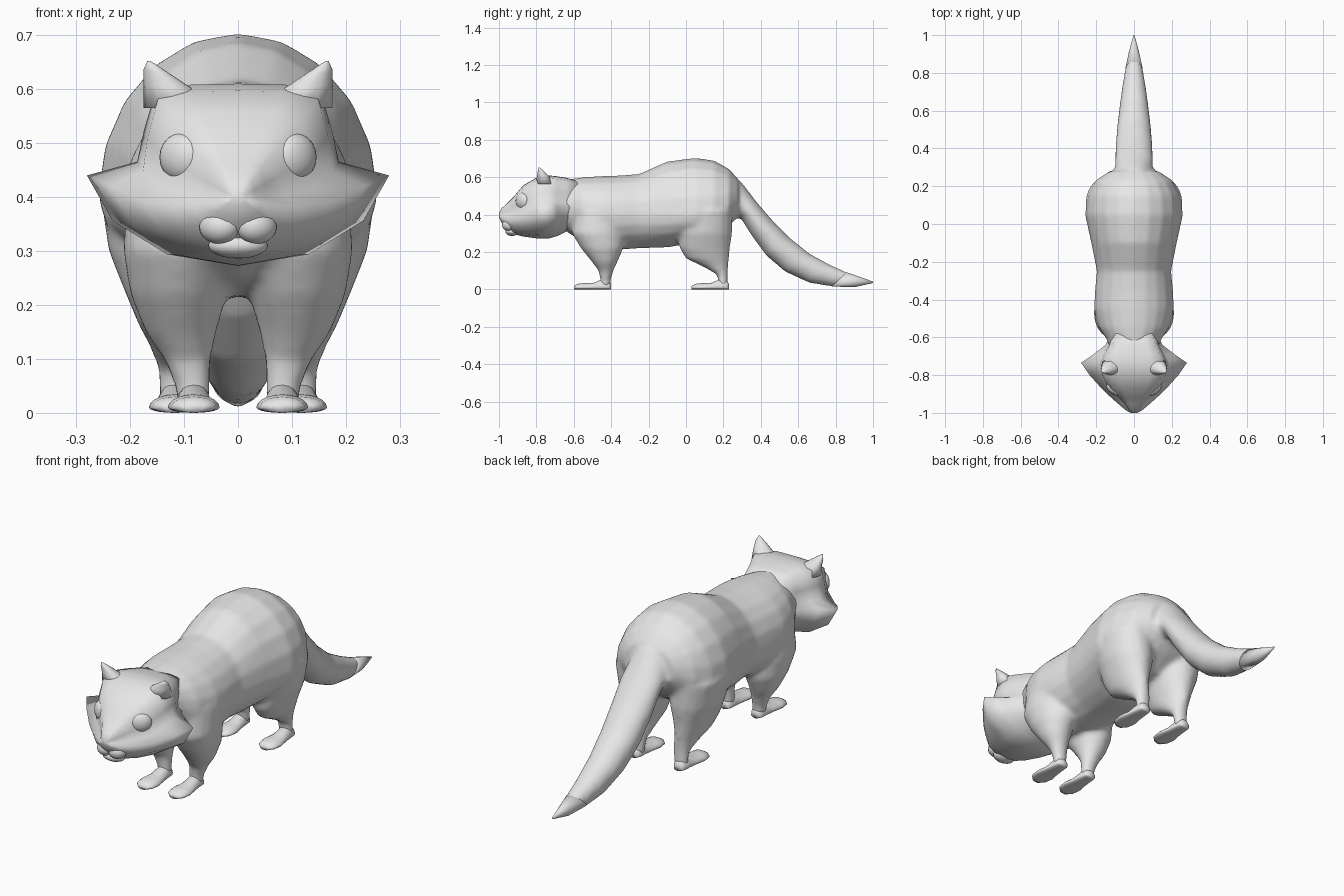
import bpy, bmesh, math
from mathutils import Vector, Matrix

if "Cube" in bpy.data.objects:
    bpy.data.objects.remove(bpy.data.objects["Cube"])

fur = bpy.data.materials.new("plain grey")
fur.diffuse_color = (0.8, 0.8, 0.8, 1)
fur.use_nodes = True
fur.node_tree.nodes["Principled BSDF"].inputs["Base Color"].default_value = fur.diffuse_color


def ring(c, u, up, down=None, n=20):
    """Ellipse around c; the two halves along the second axis may differ."""
    c, u, up = Vector(c), Vector(u), Vector(up)
    down = up if down is None else Vector(down)
    pts = []
    for i in range(n):
        a = 2 * math.pi * i / n
        s = math.sin(a)
        pts.append(c + u * math.cos(a) + (up if s > 0 else down) * s)
    return pts


def loft(bm, rings, sx=1):
    rows = [[bm.verts.new((p[0] * sx, p[1], p[2])) for p in r] for r in rings]
    n = len(rows[0])
    for a, b in zip(rows, rows[1:]):
        for i in range(n):
            j = (i + 1) % n
            bm.faces.new((a[i], a[j], b[j], b[i]))
    bm.faces.new(rows[0])
    bm.faces.new(rows[-1])


def finish(name, bm):
    bmesh.ops.recalc_face_normals(bm, faces=bm.faces)
    for f in bm.faces:
        f.smooth = True
    me = bpy.data.meshes.new(name)
    bm.to_mesh(me)
    bm.free()
    me.materials.append(fur)
    ob = bpy.data.objects.new(name, me)
    bpy.context.collection.objects.link(ob)
    return ob


def ellipsoid(name, loc, size, rot=0, seg=20):
    bm = bmesh.new()
    m = (Matrix.Translation(loc) @ Matrix.Rotation(rot, 4, 'Z')
         @ Matrix.Diagonal((*size, 1)))
    bmesh.ops.create_uvsphere(bm, u_segments=seg, v_segments=seg // 2,
                              radius=1, matrix=m)
    return finish(name, bm)


# Torso: y, half width, top, widest height, bottom
torso = [(-.68, .12, .585, .45, .34), (-.61, .145, .592, .44, .29),
         (-.55, .185, .60, .42, .25), (-.45, .212, .607, .40, .215),
         (-.35, .207, .61, .40, .213), (-.25, .197, .618, .40, .22),
         (-.10, .227, .685, .40, .225), (.05, .26, .704, .40, .25),
         (.15, .248, .69, .41, .28), (.23, .205, .645, .45, .34),
         (.28, .13, .59, .48, .39)]
# Tail: top y z, bottom y z, half width
tail = [(.30, .57, .20, .38, .10), (.38, .465, .29, .385, .10),
        (.46, .372, .35, .29, .098), (.55, .28, .43, .18, .092),
        (.66, .192, .53, .095, .08), (.77, .132, .66, .035, .064),
        (.86, .092, .78, .016, .046), (.93, .067, .90, .012, .026),
        (1.0, .042, .998, .034, .003)]
# Legs: z, inner x, outer x, front y, back y
front_leg = [(.42, .03, .205, -.59, -.34), (.30, .005, .213, -.61, -.33),
             (.22, .02, .20, -.562, -.335), (.15, .04, .172, -.505, -.365),
             (.10, .05, .138, -.468, -.388), (.05, .05, .117, -.458, -.402),
             (.015, .05, .115, -.46, -.402)]
hind_leg = [(.42, .03, .258, -.03, .25), (.30, .025, .24, -.045, .247),
            (.22, .045, .208, -.035, .235), (.165, .06, .185, .0, .23),
            (.12, .068, .162, .095, .226), (.08, .075, .148, .165, .223),
            (.04, .08, .146, .172, .223), (.015, .08, .146, .172, .225)]

tail_rings = []
for ty, tz, by, bz, w in tail:
    c = Vector((0, (ty + by) / 2, (tz + bz) / 2))
    tail_rings.append(ring(c, (w, 0, 0), Vector((0, ty, tz)) - c))

# Torso, legs and tail fused into one smooth skin
bm = bmesh.new()
loft(bm, [ring((0, y, zc), (w, 0, 0), (0, 0, zt - zc), (0, 0, zc - zb))
          for y, w, zt, zc, zb in torso])
loft(bm, tail_rings)
for leg in (front_leg, hind_leg):
    rings = [ring(((a + b) / 2, (f + k) / 2, z), ((b - a) / 2, 0, 0),
                  (0, (k - f) / 2, 0)) for z, a, b, f, k in leg]
    for s in (1, -1):
        loft(bm, rings, s)
body = finish("body", bm)
rm = body.modifiers.new("fuse", 'REMESH')
rm.mode = 'VOXEL'
rm.voxel_size = .012
rm.use_smooth_shade = True
sm = body.modifiers.new("soften", 'SMOOTH')
sm.factor = .5
sm.iterations = 6

# Fine point of the tail
bm = bmesh.new()
loft(bm, tail_rings[-3:])
finish("tail_tip", bm)

# Paws: distance from toe, half width, height
paw = [(0, .022, .018), (.02, .042, .03), (.06, .048, .034), (.11, .038, .036),
       (.15, .033, .055), (.185, .03, .05), (.20, .02, .03)]
for label, x, toe in (("front", .082, -.60), ("hind", .117, .03)):
    for side, s in (("right", 1), ("left", -1)):
        bm = bmesh.new()
        loft(bm, [ring((x, toe + d, .01), (w, 0, 0), (0, 0, h - .01), (0, 0, .01))
                  for d, w, h in paw], s)
        finish(f"{label}_paw_{side}", bm)

# Head: y, top, bottom, crown half width, cheek half width, cheek height
head = [(-1.0, .41, .385, .012, .018, .395), (-.985, .435, .355, .03, .045, .39),
        (-.955, .462, .32, .05, .08, .385), (-.92, .497, .295, .08, .12, .385),
        (-.87, .557, .283, .132, .172, .39), (-.80, .597, .273, .168, .235, .42),
        (-.735, .61, .272, .174, .28, .44), (-.69, .605, .285, .155, .215, .44),
        (-.64, .597, .31, .13, .15, .44), (-.58, .58, .35, .11, .12, .44)]


def head_ring(y, zt, zb, wt, wc, zc):
    up, dn = zt - zc, zc - zb
    half = [(0, zt), (wt * .5, zt - .01 * up), (wt * .88, zt - .09 * up),
            (wt, zc + .5 * up), (wt + .12 * (wc - wt), zc + .15 * up), (wc, zc),
            (wc * .83, zc - .5 * dn), (wc * .47, zc - .87 * dn), (0, zb)]
    return ([(x, y, z) for x, z in half]
            + [(-x, y, z) for x, z in half[-2:0:-1]])


bm = bmesh.new()
loft(bm, [head_ring(*h) for h in head])
finish("head", bm)

# Muzzle: nose, lips and chin
ellipsoid("nose", (0, -.974, .408), (.028, .024, .022))
ellipsoid("chin", (0, -.93, .31), (.055, .036, .024))
for side, s in (("right", 1), ("left", -1)):
    ellipsoid(f"lip_{side}", (s * .034, -.95, .345), (.04, .032, .032), s * .5)
    # Eyes bulge out of the slanted face
    ellipsoid(f"eye_{side}", (s * .106, -.876, .474), (.046, .026, .044), s * .65)
    # Ears: pointed, leaning outward
    bm = bmesh.new()
    loft(bm, [ring((.115, -.755, .565), (.06, .0, 0), (0, .05, 0), n=12),
              ring((.127, -.763, .603), (.048, 0, .006), (0, .034, 0), n=12),
              ring((.147, -.775, .63), (.028, 0, .006), (0, .018, 0), n=12),
              ring((.165, -.785, .652), (.003, 0, 0), (0, .003, 0), n=12)], s)
    finish(f"ear_{side}", bm)
